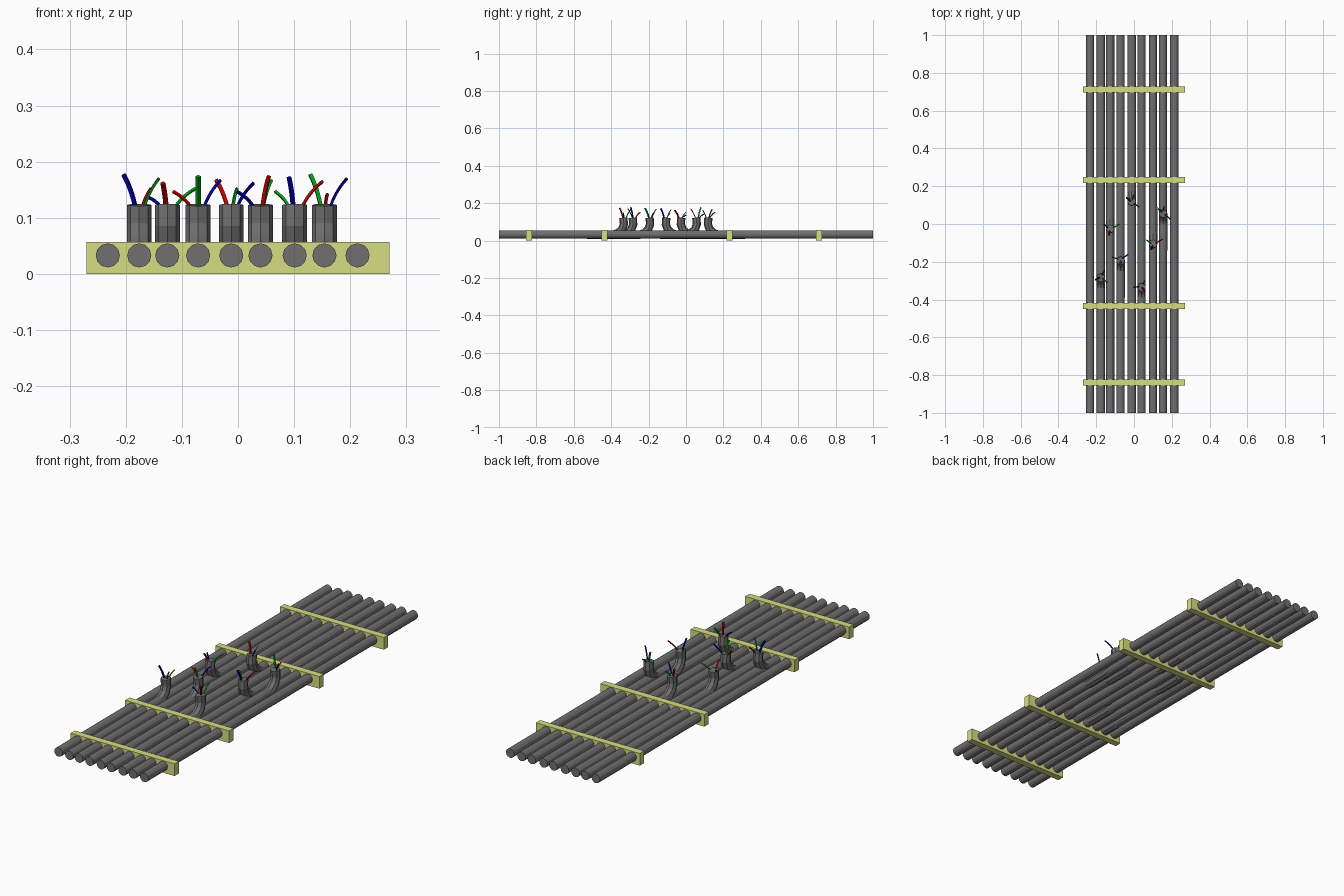
import bpy
from math import radians

if "Cube" in bpy.data.objects:
    bpy.data.objects.remove(bpy.data.objects["Cube"])


def material(name, rgb):
    m = bpy.data.materials.new(name)
    m.diffuse_color = (*rgb, 1)
    m.use_nodes = True
    m.node_tree.nodes["Principled BSDF"].inputs["Base Color"].default_value = m.diffuse_color
    return m


RUBBER = material("dark_rubber", (0.16, 0.16, 0.16))
CLAMP = material("pale_yellow", (0.68, 0.73, 0.23))
WIRE = {"r": ("red_wire", material("red", (0.5, 0.0, 0.0))),
        "g": ("green_wire", material("green", (0.0, 0.35, 0.01))),
        "b": ("blue_wire", material("blue", (0.0, 0.0, 0.4)))}


def tube(name, pts, radius, res, mat, smooth_path=False):
    """Faceted tube along a path, turned into a mesh."""
    cu = bpy.data.curves.new(name, 'CURVE')
    cu.dimensions = '3D'
    cu.bevel_depth, cu.bevel_resolution = radius, res
    cu.use_fill_caps = True
    sp = cu.splines.new('NURBS' if smooth_path else 'POLY')
    sp.points.add(len(pts) - 1)
    for p, co in zip(sp.points, pts):
        p.co = (*co, 1)
    if smooth_path:
        sp.use_endpoint_u = True
        sp.order_u = 3
        sp.resolution_u = 4
    sp.use_smooth = False
    tmp = bpy.data.objects.new(name + "_path", cu)
    bpy.context.collection.objects.link(tmp)
    bpy.context.view_layer.update()
    dg = bpy.context.evaluated_depsgraph_get()
    me = bpy.data.meshes.new_from_object(tmp.evaluated_get(dg))
    bpy.data.objects.remove(tmp)
    me.materials.clear()
    me.materials.append(mat)
    me.polygons.foreach_set("use_smooth", [False] * len(me.polygons))
    ob = bpy.data.objects.new(name, me)
    bpy.context.collection.objects.link(ob)
    return ob


# Straight cables
for x in (-0.232, -0.176, -0.126, -0.071, -0.012, 0.04, 0.101, 0.154, 0.213):
    bpy.ops.mesh.primitive_cylinder_add(vertices=12, radius=0.0215, depth=2,
                                        location=(x, 0, 0.033),
                                        rotation=(radians(90), 0, 0))
    ob = bpy.context.object
    ob.name = "cable"
    ob.data.materials.append(RUBBER)

# Clamp bars across the cables
for y in (-0.84, -0.435, 0.233, 0.712):
    bpy.ops.mesh.primitive_cube_add(size=1, location=(0, y, 0.0285))
    ob = bpy.context.object
    ob.name = "clamp_bar"
    ob.scale = (0.54, 0.032, 0.057)
    ob.data.materials.append(CLAMP)

# Bent cut ends: x, y of tip, side the tail lies on, wires (colour, dx, dy, rise)
STUBS = [
    (-0.176, -0.28, -1, [("b", -0.028, -0.015, .055), ("g", .035, -.03, .048), ("r", .02, .035, .03)]),
    (-0.126, -0.03, 1, [("r", -.008, -.03, .04), ("b", -.035, .03, .015), ("g", .05, .03, .03)]),
    (-0.071, -0.19, -1, [("g", 0, -.03, .052), ("b", .04, .03, .045), ("r", -.045, .015, .025)]),
    (-0.012, 0.115, 1, [("r", -.027, .025, .045), ("b", .04, -.025, .04), ("g", .01, .04, .03)]),
    (0.04, -0.33, -1, [("r", .015, -.025, .052), ("g", .02, .035, .045), ("b", -.042, -.005, .025)]),
    (0.101, -0.11, 1, [("b", -.01, -.025, .05), ("r", .05, .03, .043), ("g", -.035, .025, .025)]),
    (0.154, 0.06, -1, [("g", -.025, .02, .055), ("b", .04, -.035, .048), ("r", .005, .035, .02)]),
]
BEND = [(0.2, 0.031), (0.06, 0.031), (0.033, 0.041), (0.012, 0.06),
        (0.002, 0.088), (0.005, 0.123)]
for x, y, side, wires in STUBS:
    tube("bent_cable", [(x, y + side * d, z) for d, z in BEND], 0.0222, 2, RUBBER)
    # Loose wires splaying from the cut end
    for i, (key, dx, dy, rise) in enumerate(wires):
        name, mat = WIRE[key]
        s = 0.2
        path = [(x + dx * s, y + dy * s, 0.112),
                (x + dx * 0.45, y + dy * 0.45, 0.122 + rise * 0.5),
                (x + dx, y + dy, 0.122 + rise)]
        tube(name, path, 0.0048 if i == 0 else 0.0032, 0, mat, True)
